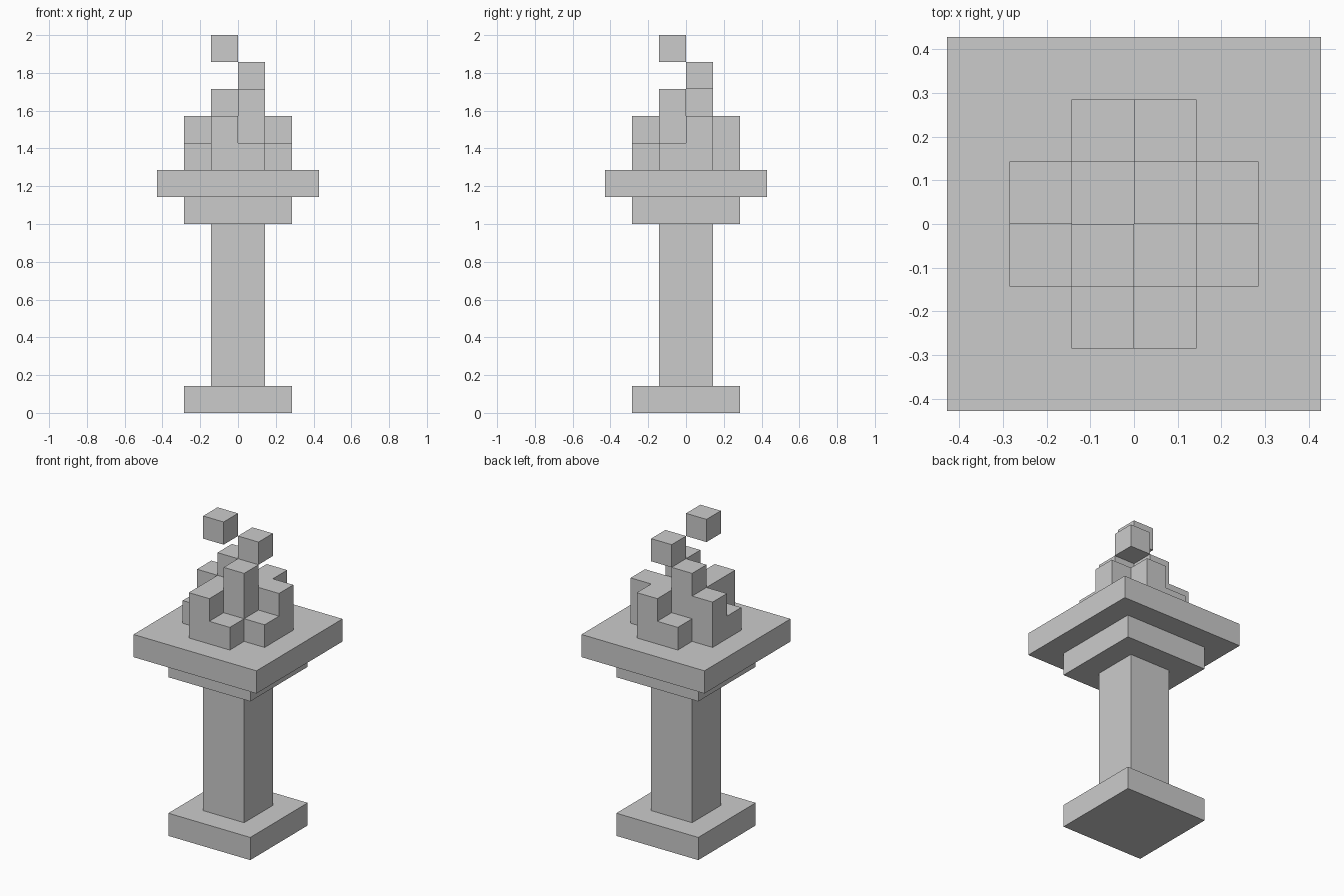
import bpy, bmesh
from mathutils import Vector

if "Cube" in bpy.data.objects:
    bpy.data.objects.remove(bpy.data.objects["Cube"])

U = 2 / 14  # one block: the model is 14 blocks tall


def finish(name, bm):
    me = bpy.data.meshes.new(name)
    bm.to_mesh(me)
    bm.free()
    ob = bpy.data.objects.new(name, me)
    bpy.context.collection.objects.link(ob)
    return ob


def slab(name, width, z0, z1):
    """Square slab centred on the axis, sizes in blocks."""
    bm = bmesh.new()
    bmesh.ops.create_cube(bm, size=1)
    for v in bm.verts:
        v.co = Vector((v.co.x * width, v.co.y * width, z0 + (v.co.z + 0.5) * (z1 - z0))) * U
    return finish(name, bm)


def block_shape(name, cells):
    """Outer skin of a set of unit blocks, without internal walls."""
    bm = bmesh.new()
    for c in cells:
        mid = Vector(c) + Vector((0.5, 0.5, 0.5))
        for axis in range(3):
            for sign in (-1, 1):
                n = Vector((0, 0, 0))
                n[axis] = sign
                if tuple(int(a + b) for a, b in zip(c, n)) in cells:
                    continue
                s = Vector((0, 0, 0))
                s[(axis + 1) % 3] = 0.5
                t = n.cross(s)
                corners = (-s - t, s - t, s + t, -s + t)
                bm.faces.new([bm.verts.new((mid + n * 0.5 + k) * U) for k in corners])
    bmesh.ops.remove_doubles(bm, verts=bm.verts, dist=1e-4)
    bmesh.ops.dissolve_limit(bm, angle_limit=0.01, verts=bm.verts, edges=bm.edges)
    return finish(name, bm)


# Pedestal
slab("base", 4, 0, 1)
slab("post", 2, 1, 7)
slab("bowl_support", 4, 7, 8)
slab("bowl", 6, 8, 9)

# Flame: column heights on a 4 x 4 plan, rows from front to back
heights = ((0, 2, 1, 0),
           (1, 2, 3, 1),
           (2, 3, 2, 2),
           (0, 1, 2, 0))
flame = {(x - 2, y - 2, 9 + z)
         for y, row in enumerate(heights)
         for x, h in enumerate(row)
         for z in range(h)}
block_shape("flame", flame)

# Loose sparks above the flame
block_shape("lower_spark", {(0, 0, 12)})
block_shape("upper_spark", {(-1, -1, 13)})
